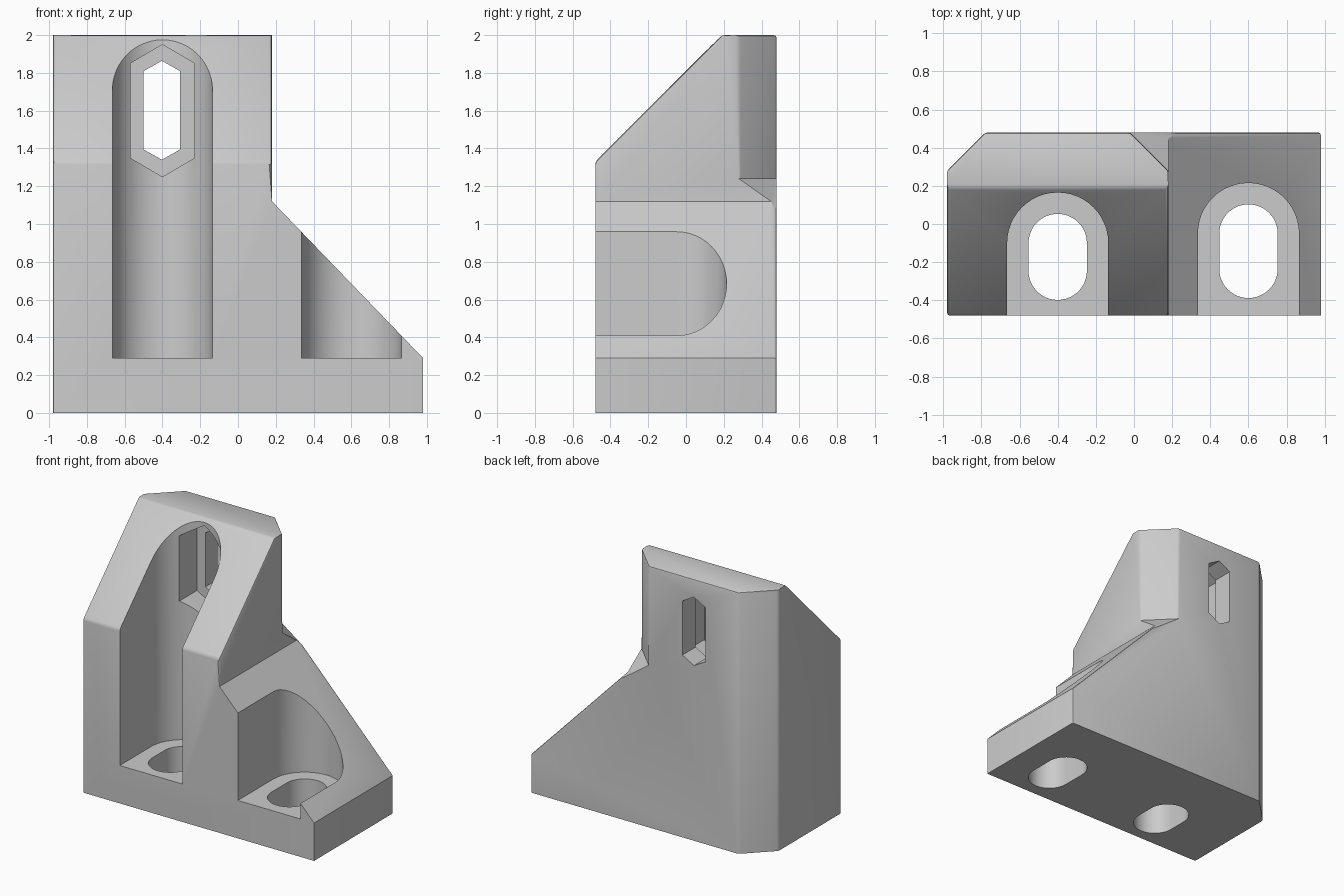
import bpy, bmesh, math
from mathutils import Vector

cube = bpy.data.objects.get("Cube")
if cube:
    bpy.data.objects.remove(cube, do_unlink=True)

grey = bpy.data.materials.new("light grey")
grey.use_nodes = True
colour = (0.6, 0.6, 0.6, 1)
grey.diffuse_color = colour
grey.node_tree.nodes["Principled BSDF"].inputs["Base Color"].default_value = colour


def prism(name, points, sweep):
    """Solid made by sweeping a flat outline along a vector."""
    bm = bmesh.new()
    face = bm.faces.new([bm.verts.new(p) for p in points])
    out = bmesh.ops.extrude_face_region(bm, geom=[face], use_keep_orig=True)
    moved = [g for g in out["geom"] if isinstance(g, bmesh.types.BMVert)]
    bmesh.ops.translate(bm, verts=moved, vec=sweep)
    bmesh.ops.recalc_face_normals(bm, faces=bm.faces)
    mesh = bpy.data.meshes.new(name)
    bm.to_mesh(mesh)
    bm.free()
    mesh.materials.append(grey)
    obj = bpy.data.objects.new(name, mesh)
    bpy.context.collection.objects.link(obj)
    return obj


def cut(target, cutter):
    """Subtract the cutter and remove it."""
    cutter.hide_render = True
    mod = target.modifiers.new("cut", 'BOOLEAN')
    mod.operation, mod.solver, mod.object = 'DIFFERENCE', 'EXACT', cutter
    bpy.context.view_layer.update()
    graph = bpy.context.evaluated_depsgraph_get()
    mesh = bpy.data.meshes.new_from_object(target.evaluated_get(graph))
    target.modifiers.clear()
    target.data = mesh
    bpy.data.objects.remove(cutter, do_unlink=True)


def slot(x, radius, y_front, y_back, z, steps=24):
    """Outline with a round back, and a round front unless it runs off the block."""
    pts = [(x + radius * math.cos(a), y_back + radius * math.sin(a), z)
           for a in (math.pi * i / steps for i in range(steps + 1))]
    if y_front < -0.5:
        return pts + [(x - radius, y_front, z), (x + radius, y_front, z)]
    return pts + [(x - radius * math.cos(a), y_front - radius * math.sin(a), z)
                  for a in (math.pi * i / steps for i in range(steps + 1))]


def hexagon(x, half_width, z_side, z_tip, z_mid, y):
    """Upright stretched hexagon."""
    w = half_width
    return [(x + dx, y, z_mid + dz) for dx, dz in
            ((0, z_tip), (w, z_side), (w, -z_side),
             (0, -z_tip), (-w, -z_side), (-w, z_side))]


# Block with tower and side ramp
W, D, TOWER = 0.98, 0.48, 0.18
outline = [(-W, 0), (W, 0), (W, 0.29), (TOWER, 1.12), (TOWER, 2), (-W, 2)]
body = prism("mounting_bracket", [(x, -D, z) for x, z in outline], (0, 2 * D, 0))

# Sloped tower front
cut(body, prism("front_slope_cutter",
                [(-2, -0.68, 1.13), (-2, 0.69, 2.5), (-2, -0.68, 2.5)], (4, 0, 0)))

# Full-height chamfer on the outer back corner
cut(body, prism("outer_corner_cutter",
                [(-1.08, 0.18, -1), (-0.68, 0.58, -1), (-1.08, 0.58, -1)], (0, 0, 4)))

# Inner back chamfer, ending in a slanted floor above the ramp
across = Vector((1, 1, 0)).normalized()
along = Vector((1, -1, 0))
start = Vector((TOWER, 0.28, 0)) - along
cut(body, prism("inner_corner_cutter",
                [start + across * d + Vector((0, 0, z))
                 for d, z in ((0, 1.24), (1, 0.24), (1, 2.5), (0, 2.5))], along * 2))

# Small rounding on the outer edges
bm = bmesh.new()
bm.from_mesh(body.data)
bmesh.ops.dissolve_limit(bm, angle_limit=0.01, verts=bm.verts, edges=bm.edges)


def rounded(e):
    mid = (e.verts[0].co + e.verts[1].co) / 2
    if len(e.link_faces) != 2 or not e.is_convex or e.calc_face_angle(0) < 0.3:
        return False
    at_inner_foot = mid.y > 0.27 and -0.1 < mid.x < 0.3 and 1 < mid.z < 1.3
    on_ramp_front = mid.x > 0.2 and mid.y < 0.4
    return mid.z > 0.01 and e.calc_length() > 0.15 and not (at_inner_foot or on_ramp_front)


bmesh.ops.bevel(bm, geom=[e for e in bm.edges if rounded(e)], offset=0.015,
                offset_type='OFFSET', segments=2, profile=0.5,
                affect='EDGES', clamp_overlap=True)
bm.to_mesh(body.data)
bm.free()

# Screw pockets with slotted holes through the base
for x, back, front in ((-0.4, -0.1, -0.245), (0.6, -0.05, -0.235)):
    cut(body, prism("pocket_cutter", slot(x, 0.265, -0.7, back, 0.29), (0, 0, 2.5)))
    cut(body, prism("base_slot_cutter", slot(x, 0.153, front, back, -0.3), (0, 0, 0.8)))

# Hexagonal recess and through slot in the back wall
cut(body, prism("hex_recess_cutter",
                hexagon(-0.4, 0.17, 0.25, 0.35, 1.6, -0.05), (0, 0.37, 0)))
cut(body, prism("hex_slot_cutter",
                hexagon(-0.403, 0.097, 0.207, 0.262, 1.602, -0.05), (0, 1, 0)))

bpy.ops.object.select_all(action='DESELECT')
body.select_set(True)
bpy.context.view_layer.objects.active = body
bpy.ops.object.shade_smooth_by_angle(angle=math.radians(30))
